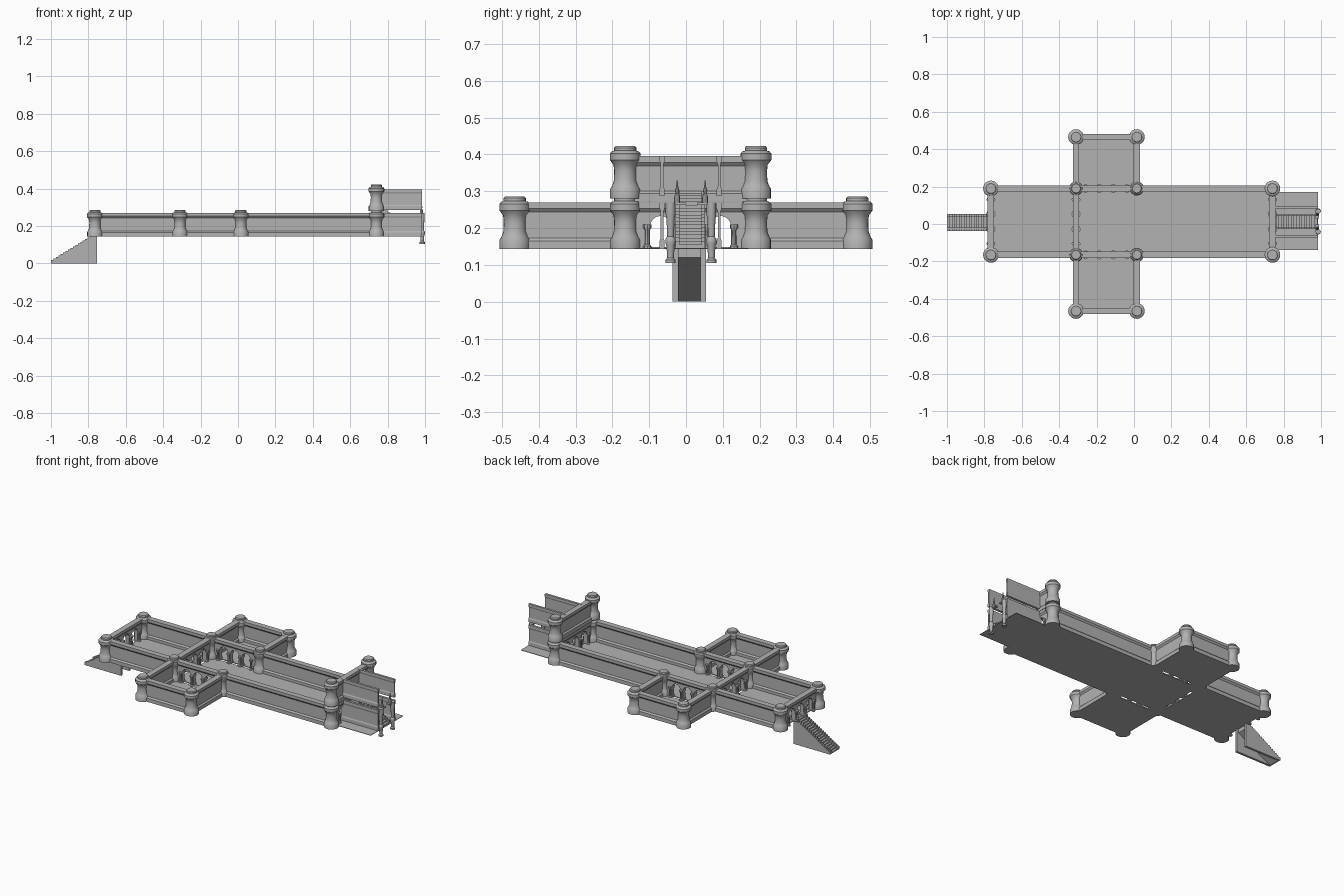
import bpy, bmesh, math
from mathutils import Vector

if "Cube" in bpy.data.objects:
    bpy.data.objects.remove(bpy.data.objects["Cube"])

stone = bpy.data.materials.new("grey stone")
stone.use_nodes = True
stone.diffuse_color = (0.45, 0.45, 0.45, 1)
stone.node_tree.nodes["Principled BSDF"].inputs["Base Color"].default_value = (0.45, 0.45, 0.45, 1)


def finish(name, bm, smooth=False):
    bmesh.ops.remove_doubles(bm, verts=bm.verts, dist=1e-6)
    bmesh.ops.recalc_face_normals(bm, faces=bm.faces)
    mesh = bpy.data.meshes.new(name)
    bm.to_mesh(mesh)
    bm.free()
    mesh.materials.append(stone)
    obj = bpy.data.objects.new(name, mesh)
    bpy.context.collection.objects.link(obj)
    if smooth:
        bpy.context.view_layer.objects.active = obj
        obj.select_set(True)
        bpy.ops.object.shade_smooth_by_angle(angle=math.radians(35))
        obj.select_set(False)


def extrude(name, points, vec):
    """Solid swept from a flat outline."""
    bm = bmesh.new()
    face = bm.faces.new([bm.verts.new(p) for p in points])
    out = bmesh.ops.extrude_face_region(bm, geom=[face], use_keep_orig=True)
    moved = [g for g in out["geom"] if isinstance(g, bmesh.types.BMVert)]
    bmesh.ops.translate(bm, verts=moved, vec=vec)
    finish(name, bm)


def lathe(name, x, y, z, profile, sides=16):
    """Turned part from (radius, height) pairs."""
    bm = bmesh.new()
    rings = []
    for r, h in profile:
        rings.append([bm.verts.new((x + r * math.cos(math.tau * i / sides),
                                    y + r * math.sin(math.tau * i / sides), z + h))
                      for i in range(sides)])
    for low, high in zip(rings, rings[1:]):
        for i in range(sides):
            j = (i + 1) % sides
            bm.faces.new((low[i], low[j], high[j], high[i]))
    bm.faces.new(rings[0])
    bm.faces.new(rings[-1])
    finish(name, bm, True)


def box(name, x0, x1, y0, y1, z0, z1):
    extrude(name, [(x0, y0, z0), (x1, y0, z0), (x1, y1, z0), (x0, y1, z0)], (0, 0, z1 - z0))


# Half cross-section of a wall: plinth, body, cornice
WALL = [(0.017, 0), (0.017, 0.022), (0.009, 0.03), (0.009, 0.1), (0.017, 0.11), (0.017, 0.127)]
CAP = [(0.009, 0.09), (0.009, 0.1), (0.017, 0.11), (0.017, 0.127)]


def wall(name, a, b, z=0.143, half=WALL, width=1.0, height=1.0):
    a, b = Vector((*a, z)), Vector((*b, z))
    side = (b - a).normalized().cross(Vector((0, 0, 1)))
    section = half + [(-o, h) for o, h in reversed(half)]
    extrude(name, [a + side * o * width + Vector((0, 0, h * height)) for o, h in section], b - a)


COLUMN = [(0.011, 0), (0.011, 0.008), (0.007, 0.012), (0.006, 0.05), (0.011, 0.058), (0.011, 0.066)]


def arcade(name, a, b, arches, z=0.143):
    """Wall with arched openings given as (centre fraction, half width)."""
    a, b = Vector((*a, z)), Vector((*b, z))
    u = (b - a).normalized()
    side = u.cross(Vector((0, 0, 1)))
    length, spring, up = (b - a).length, 0.062, Vector((0, 0, 1))
    outline = [(0, 0)]
    for frac, w in arches:
        c = frac * length
        outline.append((c - w, 0))
        for i in range(9):
            t = math.pi * (1 - i / 8)
            outline.append((c + w * math.cos(t), spring + 0.028 * math.sin(t)))
        outline.append((c + w, 0))
        for s in (-1, 1):
            for o in (-0.013, 0.013):
                p = a + u * (c + s * (w + 0.008)) + side * o
                lathe(name + "_column", p.x, p.y, z, COLUMN, 8)
    outline += [(length, 0), (length, 0.1), (0, 0.1)]
    extrude(name, [a + u * d + up * h - side * 0.009 for d, h in outline], side * 0.018)
    wall(name + "_cornice", a[:2], b[:2], z, CAP)


def stair(name, x0, z0, x1, z1, y0, y1, steps, lift=0.0, depth=0.025):
    """Stepped slab rising from x0 to x1."""
    dx, dz = (x1 - x0) / steps, (z1 - z0) / steps
    pts = [(x0, z0)]
    for i in range(steps):
        pts += [(x0 + i * dx, z0 + (i + 1) * dz + lift), (x0 + (i + 1) * dx, z0 + (i + 1) * dz + lift)]
    pts += [(x1, z1 - depth), (x0 + dx, z0)]
    extrude(name, [(x, y0, z) for x, z in pts], (0, y1 - y0, 0))


# Layout lines
WEST, CROSS, BAY, EAST = -0.765, -0.31, 0.015, 0.74
SOUTH, NORTH, END = -0.165, 0.19, 0.465
MID, G = 0.0125, 0.008

# Towers
TOWER = [(0.041, 0), (0.041, 0.026), (0.036, 0.034), (0.031, 0.048), (0.03, 0.075), (0.032, 0.092),
         (0.042, 0.105), (0.042, 0.122), (0.037, 0.128), (0.03, 0.13), (0.03, 0.138), (0.026, 0.143)]
spots = [(x, y) for x in (WEST, CROSS, BAY, EAST) for y in (SOUTH, NORTH)]
spots += [(x, y) for x in (CROSS, BAY) for y in (-END, END)]
for x, y in spots:
    inner = x in (CROSS, BAY) and abs(y) < END
    lathe("tower", x, y, 0.143, [(r * (0.9 if inner else 1), h) for r, h in TOWER], 20)
for y in (SOUTH, NORTH):
    lathe("upper_tower", EAST, y, 0.28, TOWER, 20)

# Floors
box("west_floor", WEST, CROSS - G, SOUTH, NORTH, 0.143, 0.148)
box("hall_floor", CROSS + G, EAST, SOUTH + G, NORTH - G, 0.143, 0.148)
box("hall_east_floor", BAY, EAST, SOUTH, NORTH, 0.144, 0.147)
box("south_floor", CROSS, BAY, -END, SOUTH - G, 0.143, 0.148)
box("north_floor", CROSS, BAY, NORTH + G, END, 0.143, 0.148)
box("east_floor", EAST, 0.985, -0.14, 0.17, 0.143, 0.146)

# Outer walls
for y, side in ((SOUTH, -1), (NORTH, 1)):
    wall("west_wall", (WEST, y), (CROSS, y))
    wall("hall_wall", (BAY, y), (EAST, y))
    wall("transept_end_wall", (CROSS, side * END), (BAY, side * END))
    for x in (CROSS, BAY):
        wall("transept_side_wall", (x, y), (x, side * END))
wall("upper_east_wall", (EAST, SOUTH), (EAST, NORTH), 0.272, WALL, 1.0, 0.97)

# Arcades around the crossing and the end doorways
triple = [(0.27, 0.028), (0.5, 0.028), (0.73, 0.028)]
for y in (SOUTH, NORTH):
    arcade("transept_arcade", (CROSS, y), (BAY, y), triple)
arcade("crossing_arcade", (CROSS, SOUTH), (CROSS, NORTH), triple)
arcade("west_doorway", (WEST, SOUTH), (WEST, NORTH), triple)
arcade("east_doorway", (EAST, SOUTH), (EAST, NORTH), triple)

# West stair with stepped side rails on triangular plates
stair("west_stair", -1.0, 0.0, -0.765, 0.145, -0.022, 0.04, 18)
for y in (-0.037, 0.04):
    stair("west_stair_rail", -1.0, 0.0, -0.765, 0.145, y, y + 0.014, 18, 0.01)
    extrude("west_stair_side", [(-1, y, 0), (-0.755, y, 0), (-0.755, y, 0.143), (-0.77, y, 0.143)], (0, 0.014, 0))

# East passage: thin two-storey walls, stair, posts and finials
for y in (-0.065, 0.09):
    wall("passage_wall", (EAST, y), (0.985, y), 0.143, WALL, 0.4)
    wall("upper_passage_wall", (EAST, y), (0.985, y), 0.287, WALL, 0.4, 0.86)
stair("east_stair", 0.98, 0.146, 0.76, 0.29, -0.018, 0.042, 16)
for y in (-0.028, 0.042):
    stair("east_stair_rail", 0.98, 0.146, 0.76, 0.29, y, y + 0.01, 16, 0.01)

POST = [(0.014, 0), (0.014, 0.008), (0.009, 0.014), (0.011, 0.045), (0.014, 0.055), (0.014, 0.065),
        (0.009, 0.072), (0.011, 0.12), (0.013, 0.13), (0.013, 0.165)]
FINIAL = [(0.008, 0), (0.008, 0.016), (0.004, 0.022), (0.006, 0.032), (0.003, 0.042), (0.001, 0.06)]
for y in (-0.042, 0.069):
    lathe("passage_post", 0.985, y, 0.105, POST, 12)
for y in (-0.024, 0.052):
    lathe("finial", 0.98, y, 0.27, FINIAL, 8)
    box("finial_beam", 0.97, 0.99, y - 0.022, y + 0.022, 0.262, 0.27)
